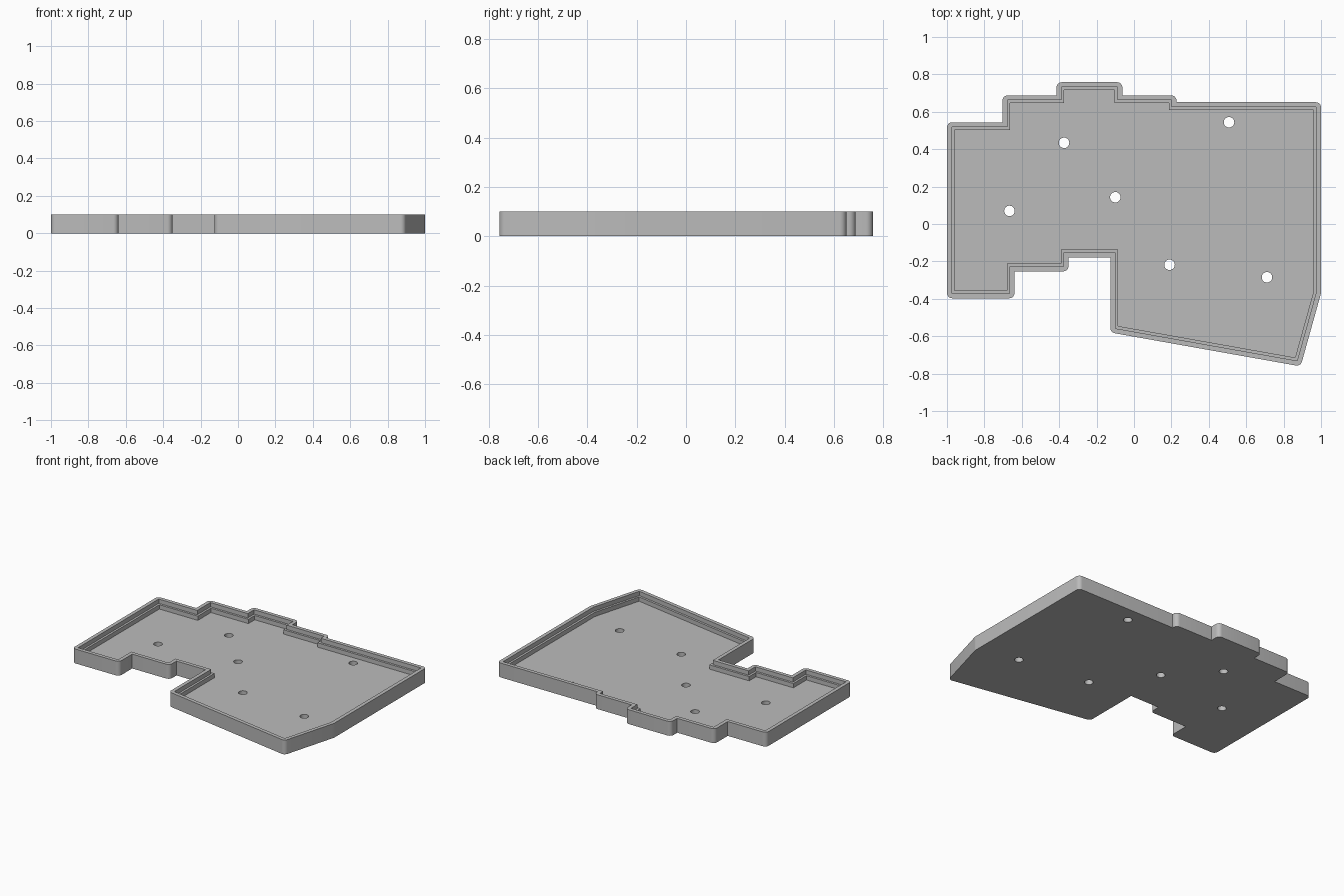
import bpy, bmesh, math
from mathutils import Vector

cube = bpy.data.objects.get("Cube")
if cube:
    bpy.data.objects.remove(cube, do_unlink=True)

HEIGHT, FLOOR, LEDGE = 0.10, 0.04, 0.07
RIM_WIDTH, WALL_WIDTH, CORNER = 0.026, 0.041, 0.028

grey = bpy.data.materials.new("plain grey")
grey.use_nodes = True
grey.diffuse_color = (0.5, 0.5, 0.5, 1)
grey.node_tree.nodes["Principled BSDF"].inputs["Base Color"].default_value = (0.5, 0.5, 0.5, 1)

# Outline of the tray, counter-clockwise
outline = [Vector(p) for p in (
    (-1, -.397), (-.639, -.397), (-.639, -.253), (-.35, -.253), (-.35, -.178),
    (-.126, -.178), (-.126, -.58), (.891, -.761), (1, -.37), (1, .651),
    (.227, .651), (.227, .688), (-.062, .688), (-.062, .758), (-.414, .758),
    (-.414, .688), (-.703, .688), (-.703, .544), (-1, .544))]
screw_holes = [(-.374, .434), (.508, .544), (-.666, .07),
               (-.10, .143), (.19, -.218), (.711, -.285)]


def corners(points):
    """Yield each corner with its incoming and outgoing directions."""
    for i, p in enumerate(points):
        yield p, (p - points[i - 1]).normalized(), (points[(i + 1) % len(points)] - p).normalized()


def inset(points, d):
    """Move every edge inward, keeping corners sharp."""
    result = []
    for p, a, b in corners(points):
        na, nb = Vector((-a.y, a.x)), Vector((-b.y, b.x))
        result.append(p + (na + nb) * d / (1 + na.dot(nb)))
    return result


def rounded(points, r, steps=6):
    """Round the outward corners only."""
    result = []
    for p, a, b in corners(points):
        turn = math.atan2(a.x * b.y - a.y * b.x, a.dot(b))
        if turn < 0:
            result.append(p)
            continue
        start = p - a * r * math.tan(turn / 2)
        centre = start + Vector((-a.y, a.x)) * r
        for k in range(steps + 1):
            t = turn * k / steps
            c, s = math.cos(t), math.sin(t)
            v = start - centre
            result.append(centre + Vector((v.x * c - v.y * s, v.x * s + v.y * c)))
    return result


def prism(name, points, bottom, top):
    bm = bmesh.new()
    face = bm.faces.new([bm.verts.new((p[0], p[1], bottom)) for p in points])
    ext = bmesh.ops.extrude_face_region(bm, geom=[face])["geom"]
    for v in ext:
        if isinstance(v, bmesh.types.BMVert):
            v.co.z = top
    bmesh.ops.recalc_face_normals(bm, faces=bm.faces)
    mesh = bpy.data.meshes.new(name)
    bm.to_mesh(mesh)
    bm.free()
    obj = bpy.data.objects.new(name, mesh)
    mesh.materials.append(grey)
    bpy.context.collection.objects.link(obj)
    return obj


def cut(target, cutter):
    bpy.context.view_layer.objects.active = target
    mod = target.modifiers.new("cut", "BOOLEAN")
    mod.operation, mod.solver, mod.object = "DIFFERENCE", "EXACT", cutter
    bpy.ops.object.modifier_apply(modifier=mod.name)
    bpy.data.objects.remove(cutter, do_unlink=True)


# Solid tray, hollowed in two steps to leave a ledge inside the rim
tray = prism("case_tray", rounded(outline, CORNER), 0, HEIGHT)
cut(tray, prism("rim_pocket", inset(outline, RIM_WIDTH), LEDGE, HEIGHT + 0.1))
cut(tray, prism("floor_pocket", inset(outline, WALL_WIDTH), FLOOR, HEIGHT + 0.1))

# Screw holes through the floor
for x, y in screw_holes:
    circle = [(x + 0.028 * math.cos(k * math.tau / 32), y + 0.028 * math.sin(k * math.tau / 32))
              for k in range(32)]
    cut(tray, prism("screw_hole", circle, -0.1, HEIGHT + 0.1))

bpy.ops.object.select_all(action="DESELECT")
tray.select_set(True)
bpy.context.view_layer.objects.active = tray
bpy.ops.object.shade_smooth_by_angle(angle=math.radians(30))
